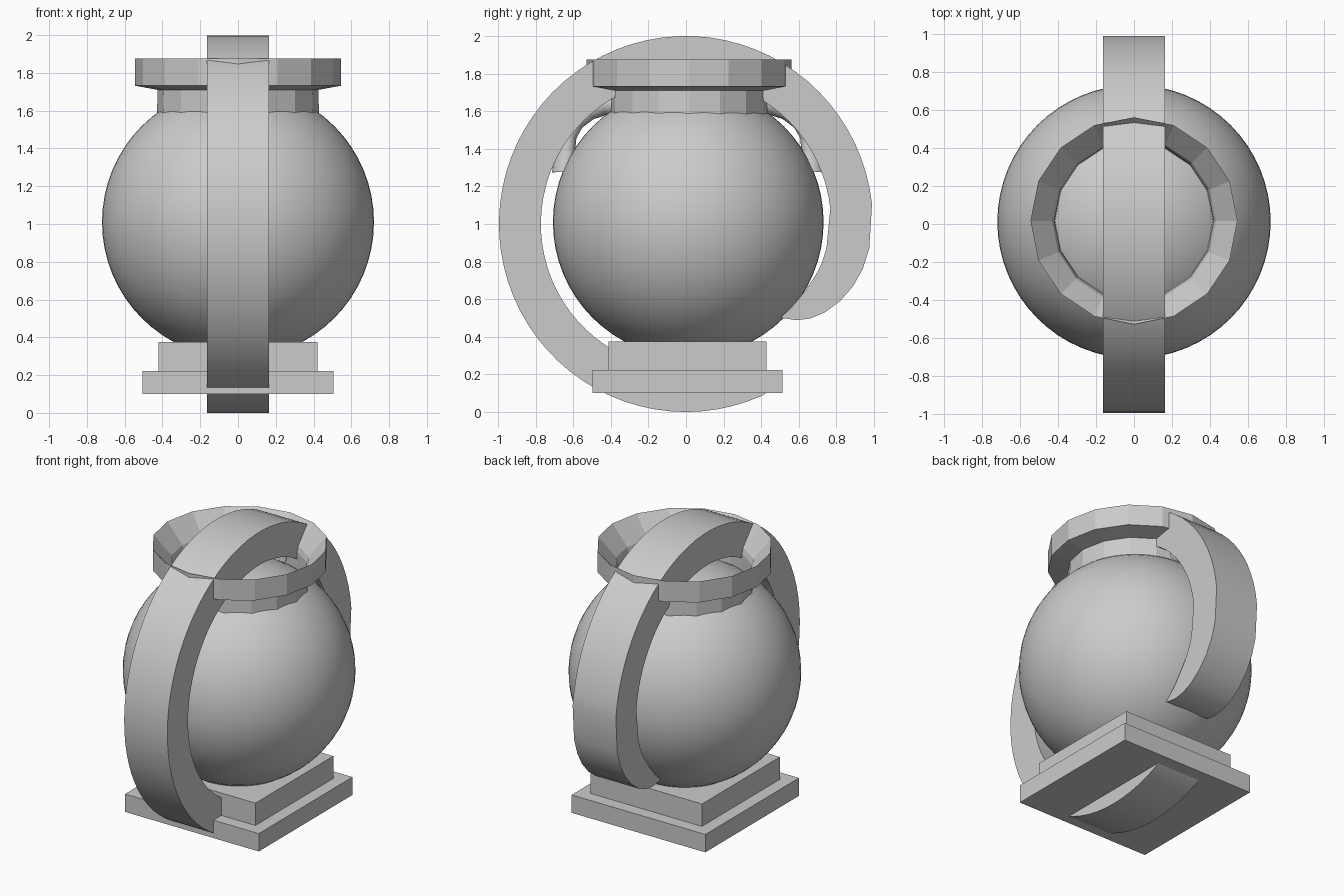
import bpy, bmesh, math
from mathutils import Vector

if "Cube" in bpy.data.objects:
    bpy.data.objects.remove(bpy.data.objects["Cube"])

CY = 0.012  # shared vertical axis


def make(name, verts, faces, smooth=None):
    mesh = bpy.data.meshes.new(name)
    bm = bmesh.new()
    vs = [bm.verts.new(v) for v in verts]
    for f in faces:
        bm.faces.new([vs[i] for i in f])
    bmesh.ops.recalc_face_normals(bm, faces=bm.faces)
    bm.to_mesh(mesh)
    bm.free()
    ob = bpy.data.objects.new(name, mesh)
    bpy.context.collection.objects.link(ob)
    if smooth:
        bpy.ops.object.select_all(action='DESELECT')
        bpy.context.view_layer.objects.active = ob
        ob.select_set(True)
        bpy.ops.object.shade_smooth_by_angle(angle=math.radians(smooth))
    return ob


def slab(name, half, z0, z1):
    bpy.ops.mesh.primitive_cube_add(size=1, location=(0, CY - 0.004, (z0 + z1) / 2))
    ob = bpy.context.object
    ob.name = name
    ob.scale = (half * 2, half * 2, z1 - z0)


# stepped square base
slab("base_lower", 0.505, 0.10, 0.222)
slab("base_upper", 0.42, 0.222, 0.375)

# round body
bpy.ops.mesh.primitive_uv_sphere_add(segments=64, ring_count=32, radius=0.72,
                                     location=(0, CY, 1.01))
body = bpy.context.object
body.name = "body"
bpy.ops.object.shade_smooth()

# sixteen-sided neck and flared rim: closed profile of (radius, z)
profile = [(0.43, 1.56), (0.425, 1.71), (0.545, 1.732), (0.545, 1.875),
           (0.432, 1.745), (0.42, 1.71), (0.415, 1.56)]
N, P = 16, len(profile)
verts = [(r * math.cos(2 * math.pi * i / N), 0.017 + r * math.sin(2 * math.pi * i / N), z)
         for i in range(N) for r, z in profile]
faces = [(i * P + j, i * P + (j + 1) % P,
          ((i + 1) % N) * P + (j + 1) % P, ((i + 1) % N) * P + j)
         for i in range(N) for j in range(P)]
make("neck_and_rim", verts, faces)

# broad hoop: from inside the base, round the front, over the top, hooking in at the back
pairs = [((0.47, 0.13), (0.40, 0.28))]
for i in range(61):
    a = math.radians(-66 - i * (288 - 0) / 60)
    c, s = math.cos(a), math.sin(a)
    pairs.append(((0.995 * c, 1 + s), (0.772 * c, 1 + 0.775 * s)))
hook_out = [(0.975, 0.87), (0.94, 0.76), (0.89, 0.67), (0.82, 0.59),
            (0.74, 0.53), (0.66, 0.497), (0.59, 0.488), (0.51, 0.50)]
hook_in = [(0.747, 0.87), (0.725, 0.80), (0.70, 0.745), (0.665, 0.69),
           (0.63, 0.64), (0.59, 0.59), (0.55, 0.545), (0.505, 0.505)]
pairs = [p for k, p in enumerate(pairs) if k < 2 or p[0][0] < 0.9 or p[0][1] > 0.93]
pairs += zip(hook_out, hook_in)
W = 0.163
verts = []
for (yo, zo), (yi, zi) in pairs:
    verts += [(-W, yo, zo), (W, yo, zo), (W, yi, zi), (-W, yi, zi)]
faces = [(0, 1, 2, 3), tuple(len(verts) - k for k in (4, 3, 2, 1))]
for i in range(len(pairs) - 1):
    for j in range(4):
        k = (j + 1) % 4
        faces.append((i * 4 + j, i * 4 + k, i * 4 + 4 + k, i * 4 + 4 + j))
make("hoop", verts, faces, 30)

# small flared loop handles between neck and body, front and back
path = [(0.40, 1.64, 0.075), (0.46, 1.635, 0.06), (0.53, 1.60, 0.05), (0.60, 1.54, 0.045),
        (0.635, 1.47, 0.042), (0.645, 1.41, 0.045), (0.655, 1.34, 0.06), (0.65, 1.28, 0.075)]
S = 16
for side, name in ((-1, "front_lug"), (1, "back_lug")):
    verts = []
    for i, (y, z, r) in enumerate(path):
        a, b = path[max(i - 1, 0)], path[min(i + 1, len(path) - 1)]
        t = Vector((b[0] - a[0], b[1] - a[1])).normalized()
        for k in range(S):
            q = 2 * math.pi * k / S
            d = r * math.cos(q)
            verts.append((r * math.sin(q), CY + side * (y - t.y * d), z + t.x * d))
    n = len(path)
    faces = [(i * S + k, i * S + (k + 1) % S, (i + 1) * S + (k + 1) % S, (i + 1) * S + k)
             for i in range(n - 1) for k in range(S)]
    faces += [tuple(range(S)), tuple(range((n - 1) * S, n * S))]
    make(name, verts, faces, 40)
